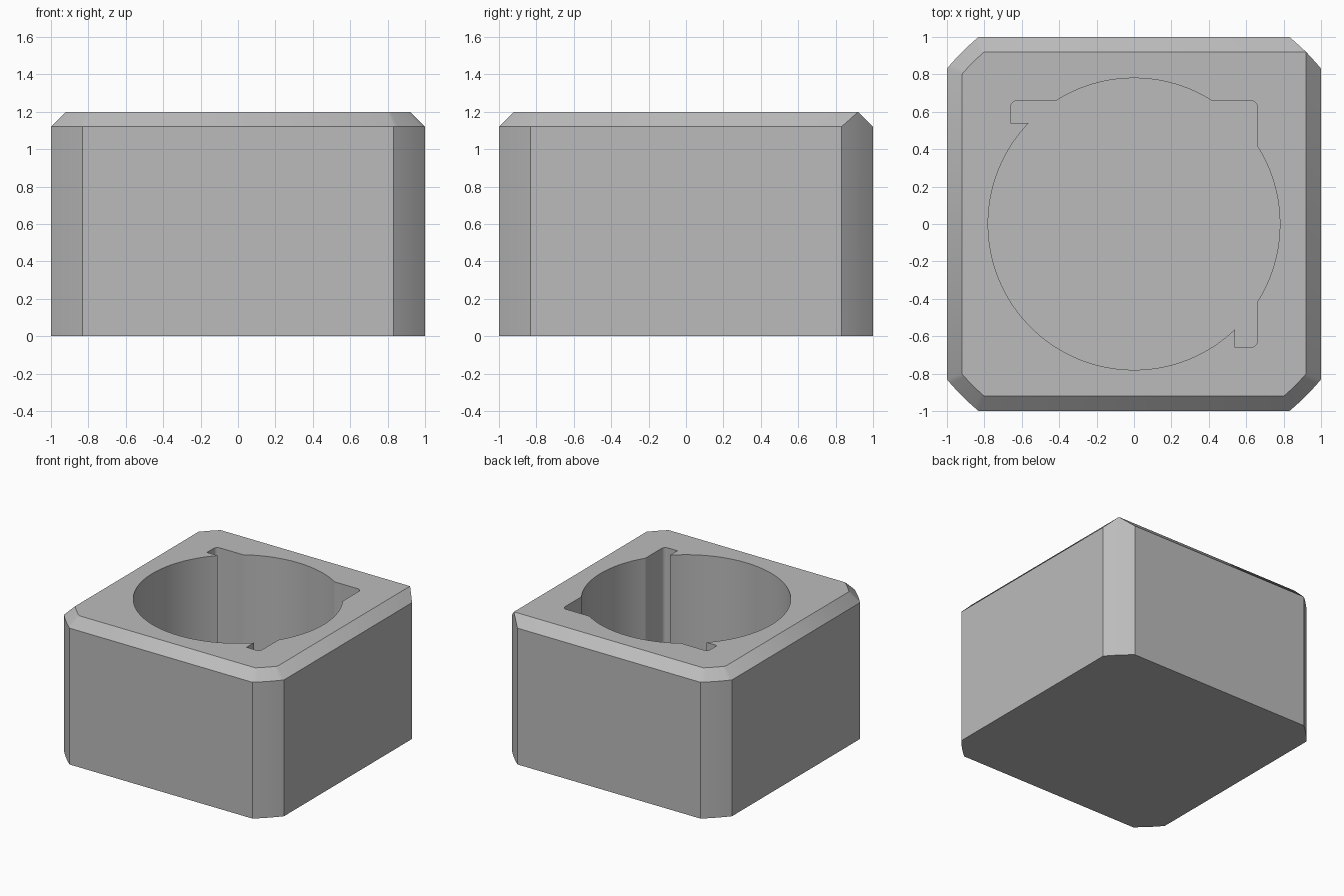
import bpy, bmesh
from math import sin, cos, acos, atan2, radians, pi, sqrt

if "Cube" in bpy.data.objects:
    bpy.data.objects.remove(bpy.data.objects["Cube"])

HEIGHT, BEVEL, FLOOR = 1.2, 0.08, 0.08
HALF, CORNER_R = 1.0, 1.3        # square half width, radius rounding its corners
BORE_R, SLOT, LIP, FILLET = 0.78, 0.66, 0.54, 0.035


def arc(cx, cy, r, a0, a1, n):
    return [(cx + r * cos(a0 + (a1 - a0) * i / n),
             cy + r * sin(a0 + (a1 - a0) * i / n)) for i in range(n + 1)]


def outline(half, radius):
    """Square whose corners are trimmed by a concentric circle."""
    a = acos(half / radius)
    return [p for k in range(4)
            for p in arc(0, 0, radius, k * pi / 2 + a, (k + 1) * pi / 2 - a, 8)]


def bore_outline():
    """Round bore joined with three corner pockets of a square."""
    s, q = SLOT, sqrt(BORE_R ** 2 - SLOT ** 2)
    t = sqrt(BORE_R ** 2 - LIP ** 2)
    c = s - FILLET

    def bore(p0, p1, n):
        a0, a1 = atan2(p0[1], p0[0]), atan2(p1[1], p1[0])
        return arc(0, 0, BORE_R, a0, a1 if a1 > a0 else a1 + 2 * pi, n)

    pts = bore((s, -q), (s, q), 20)                        # left side
    pts += arc(c, c, FILLET, 0, pi / 2, 6)                 # full pocket
    pts += bore((q, s), (-q, s), 20)                       # back side
    pts += arc(-c, c, FILLET, pi / 2, pi, 6) + [(-s, LIP)]  # lipped pocket
    pts += bore((-t, LIP), (LIP, -t), 72)                  # long round wall
    pts += [(LIP, -s)] + arc(c, -c, FILLET, -pi / 2, 0, 6)  # lipped pocket
    return pts


def ring(bm, pts, z):
    return [bm.verts.new((x, y, z)) for x, y in pts]


def bridge(bm, lower, upper):
    for i in range(len(lower)):
        j = (i + 1) % len(lower)
        bm.faces.new((lower[i], lower[j], upper[j], upper[i]))


bm = bmesh.new()
outer = outline(HALF, CORNER_R)
rim = outline(HALF - BEVEL, CORNER_R - BEVEL)

# Outer walls and bevel
base = ring(bm, outer, 0)
shoulder = ring(bm, outer, HEIGHT - BEVEL)
top = ring(bm, rim, HEIGHT)
# One corner keeps its wall up to a point where the two straight bevels meet
for low, high in zip(shoulder[:9], top[:9]):
    low.co.z = min(HEIGHT, HEIGHT - BEVEL + HALF - max(low.co.x, low.co.y))
    high.co.x = high.co.y = HALF - BEVEL
bridge(bm, base, shoulder)
bridge(bm, shoulder, top)
bm.faces.new(base[::-1])

# Blind bore
hole = bore_outline()
mouth = ring(bm, hole, HEIGHT)
floor = ring(bm, hole, FLOOR)
bridge(bm, mouth, floor)
bm.faces.new(floor)
bmesh.ops.remove_doubles(bm, verts=bm.verts, dist=0.002)

# Top face around the bore
open_edges = [e for e in bm.edges if e.is_boundary]
bmesh.ops.triangle_fill(bm, edges=open_edges, use_beauty=True, normal=(0, 0, 1))
flat = [e for e in bm.edges if len(e.link_faces) == 2
        and all(f.normal.z > 0.999 for f in e.link_faces)]
bmesh.ops.recalc_face_normals(bm, faces=bm.faces)

mesh = bpy.data.meshes.new("holder_block")
bm.to_mesh(mesh)
bm.free()
block = bpy.data.objects.new("holder_block", mesh)
bpy.context.collection.objects.link(block)

# Single grey colour
grey = bpy.data.materials.new("plain_grey")
grey.use_nodes = True
colour = (0.5, 0.5, 0.5, 1)
grey.diffuse_color = colour
grey.node_tree.nodes["Principled BSDF"].inputs["Base Color"].default_value = colour
mesh.materials.append(grey)

bpy.ops.object.select_all(action='DESELECT')
block.select_set(True)
bpy.context.view_layer.objects.active = block
bpy.ops.object.shade_smooth_by_angle(angle=radians(30))
